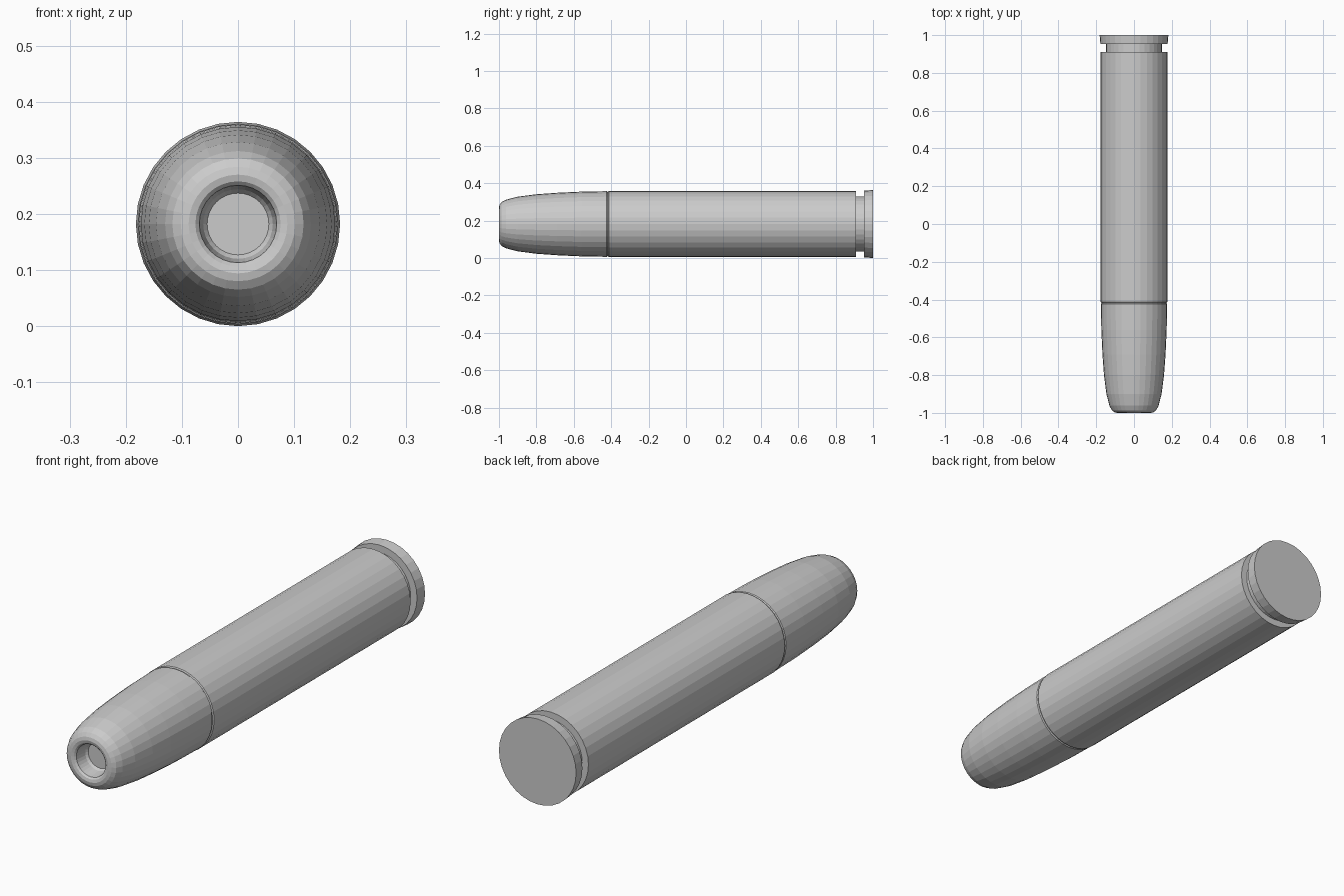
import bpy, bmesh, math

if "Cube" in bpy.data.objects:
    bpy.data.objects.remove(bpy.data.objects["Cube"])

SIDES = 32
AXIS_Z = 0.182


def lathe(name, profile):
    """Revolve (y, radius) points around the long axis; radius 0 closes an end."""
    bm = bmesh.new()
    rings = []
    for y, r in profile:
        ring = []
        for i in range(SIDES):
            a = 2 * math.pi * i / SIDES
            ring.append(bm.verts.new((r * math.cos(a), y, AXIS_Z + r * math.sin(a))))
        rings.append(ring)
    for a, b in zip(rings, rings[1:]):
        for i in range(SIDES):
            j = (i + 1) % SIDES
            bm.faces.new((a[i], a[j], b[j], b[i]))
    bm.faces.new(rings[0])
    bm.faces.new(rings[-1])
    bmesh.ops.recalc_face_normals(bm, faces=bm.faces)
    mesh = bpy.data.meshes.new(name)
    bm.to_mesh(mesh)
    bm.free()
    obj = bpy.data.objects.new(name, mesh)
    bpy.context.collection.objects.link(obj)
    return obj


# Rounded nose with a shallow hollow in the tip
lathe("tapered_nose", [
    (-0.93, 0.055), (-0.94, 0.062), (-0.975, 0.067), (-0.99, 0.069),
    (-0.997, 0.076), (-1.0, 0.088), (-0.997, 0.102), (-0.987, 0.117), (-0.962, 0.130),
    (-0.90, 0.146), (-0.80, 0.159), (-0.69, 0.167), (-0.56, 0.173),
    (-0.424, 0.1755), (-0.42, 0.172), (-0.41, 0.172)])

# Straight tube with extraction groove and slightly flared rim
lathe("cylinder_case", [
    (-0.416, 0.172), (-0.413, 0.177), (0.91, 0.177), (0.91, 0.148),
    (0.952, 0.148), (0.952, 0.178), (1.0, 0.182)])
